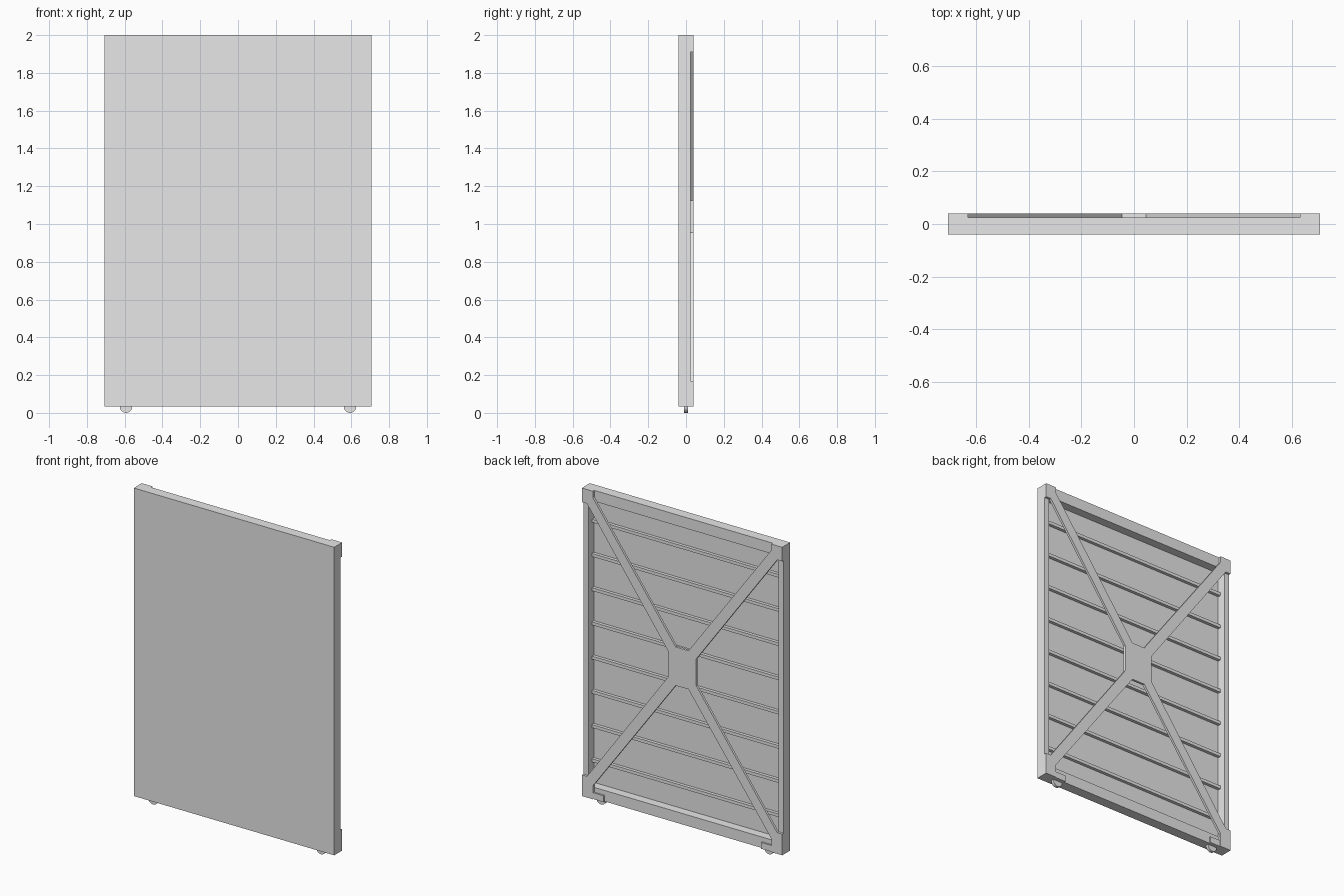
import bpy, bmesh, math
from mathutils import Matrix

cube = bpy.data.objects.get("Cube")
if cube:
    bpy.data.objects.remove(cube, do_unlink=True)

# Single plain grey
grey = bpy.data.materials.new("plain grey")
grey.use_nodes = True
grey.diffuse_color = (0.8, 0.8, 0.8, 1)
grey.node_tree.nodes["Principled BSDF"].inputs["Base Color"].default_value = (0.8, 0.8, 0.8, 1)

W, BOTTOM, TOP = 0.707, 0.035, 2.0      # half width and height limits
FRONT, PANEL_BACK, FRAME_BACK, BACK = -0.04, -0.03, 0.025, 0.04
POST, BEAM = 0.036, 0.07                # frame member widths


def finish(name, bm):
    bmesh.ops.recalc_face_normals(bm, faces=bm.faces)
    mesh = bpy.data.meshes.new(name)
    bm.to_mesh(mesh)
    bm.free()
    mesh.materials.append(grey)
    obj = bpy.data.objects.new(name, mesh)
    bpy.context.collection.objects.link(obj)
    return obj


def box(name, x, y, z):
    """Box from (min, max) ranges."""
    bm = bmesh.new()
    bmesh.ops.create_cube(bm, size=1)
    for v in bm.verts:
        for i, (lo, hi) in enumerate((x, y, z)):
            v.co[i] = hi if v.co[i] > 0 else lo
    return finish(name, bm)


def plate(name, outline, y0, y1):
    """Extrude an xz outline along y."""
    bm = bmesh.new()
    face = bm.faces.new([bm.verts.new((x, y0, z)) for x, z in outline])
    out = bmesh.ops.extrude_face_region(bm, geom=[face])
    for v in out["geom"]:
        if isinstance(v, bmesh.types.BMVert):
            v.co.y = y1
    return finish(name, bm)


# Front sheet
box("front_panel", (-W, W), (FRONT, PANEL_BACK), (BOTTOM, TOP))

# Perimeter frame
depth = (PANEL_BACK, FRAME_BACK)
box("top_beam", (-W, W), depth, (TOP - BEAM, TOP))
box("bottom_beam", (-W, W), depth, (BOTTOM, BOTTOM + BEAM))
for side, s in (("left", 1), ("right", -1)):
    xs = sorted((s * W, s * (W - POST)))
    box(side + "_post", xs, depth, (BOTTOM + BEAM, TOP - BEAM))

# Horizontal stiffening ribs on the back of the sheet
for k in range(1, 9):
    z = BOTTOM + (TOP - BOTTOM) * k / 9
    box(f"rib_{k}", (POST - W, W - POST), (PANEL_BACK, -0.01), (z - 0.01, z + 0.01))

# One-piece cross brace with centre plate and corner gussets
MID = 1.04


def quarter(end):
    """Outline of one arm, from the centre edge out to the corner and back."""
    return [(0.045, 0.123), (0.63, 0.92), (0.63, end), (W, end),
            (W, 0.87), (W - POST, 0.87), (0.1, 0.085)]


upper, lower = quarter(TOP - MID), quarter(MID - BOTTOM)
outline = [(x, MID + z) for x, z in upper]
outline += [(x, MID - z) for x, z in reversed(lower)]
outline += [(-x, MID - z) for x, z in lower]
outline += [(-x, MID + z) for x, z in reversed(upper)]
plate("cross_brace", outline, FRAME_BACK, BACK)

# Bottom wheels and their brackets
for side, s in (("left", 1), ("right", -1)):
    bm = bmesh.new()
    bmesh.ops.create_cone(bm, cap_ends=True, segments=24, radius1=0.033, radius2=0.033,
                          depth=0.02, matrix=Matrix.Translation((s * 0.593, 0, 0.033))
                          @ Matrix.Rotation(math.pi / 2, 4, "X"))
    wheel = finish(side + "_wheel", bm)
    for p in wheel.data.polygons:
        p.use_smooth = len(p.vertices) == 4
    for e in wheel.data.edges:
        a, b = (wheel.data.vertices[i].co.y for i in e.vertices)
        e.use_edge_sharp = abs(a - b) < 0.001
    box(side + "_wheel_bracket", (s * 0.593 - 0.037, s * 0.593 + 0.037),
        (FRAME_BACK, 0.036), (BOTTOM, 0.075))
